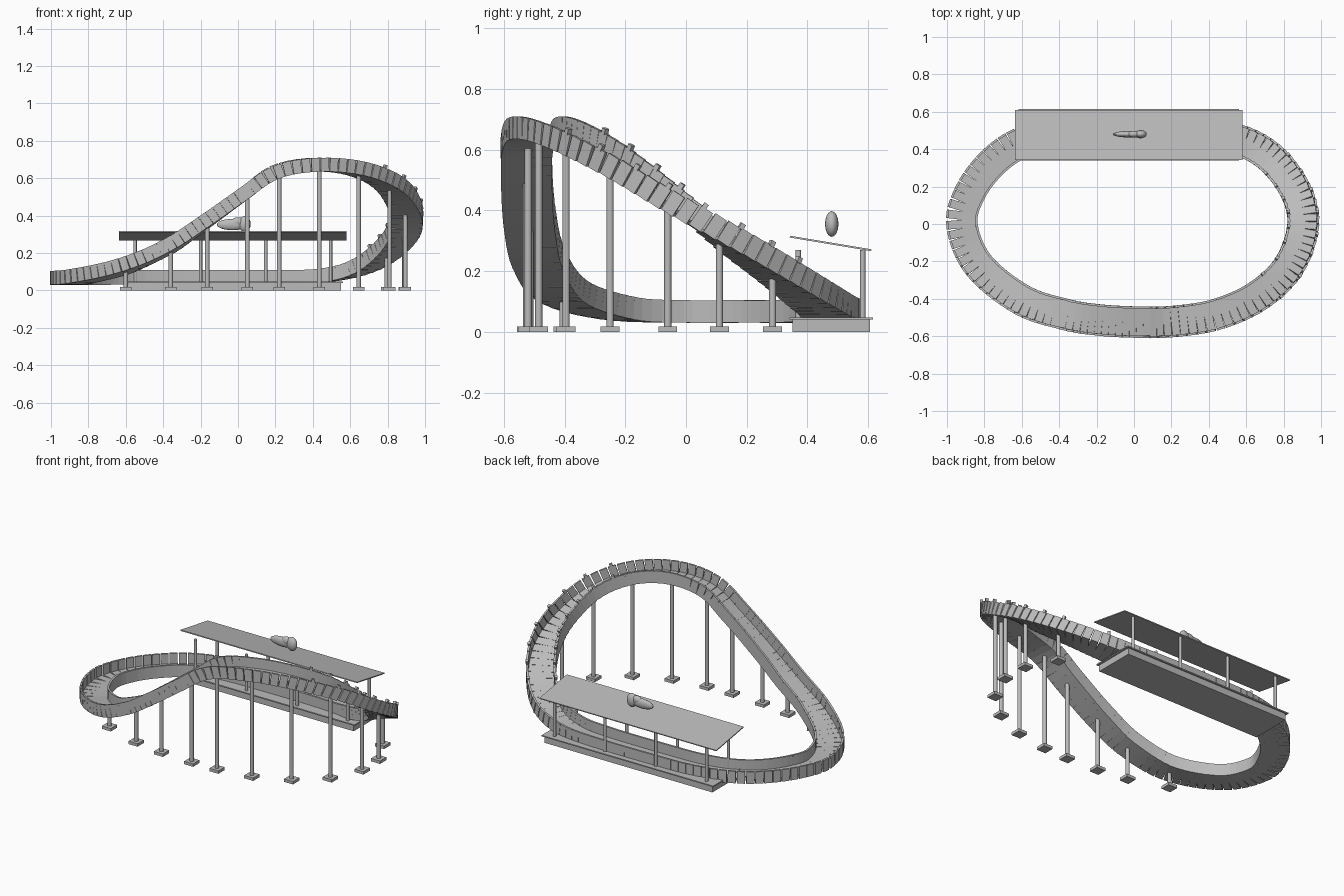
import bpy, bmesh
from math import atan2
from mathutils import Vector, Matrix

cube = bpy.data.objects.get("Cube")
if cube:
    bpy.data.objects.remove(cube, do_unlink=True)

grey = bpy.data.materials.new("plain_grey")
grey.use_nodes = True
grey.diffuse_color = (0.5, 0.5, 0.5, 1)
grey.node_tree.nodes["Principled BSDF"].inputs["Base Color"].default_value = (0.5, 0.5, 0.5, 1)


def finish(name, bm, smooth=False):
    bmesh.ops.recalc_face_normals(bm, faces=bm.faces)
    mesh = bpy.data.meshes.new(name)
    bm.to_mesh(mesh)
    bm.free()
    mesh.materials.append(grey)
    obj = bpy.data.objects.new(name, mesh)
    bpy.context.collection.objects.link(obj)
    if smooth:
        bpy.ops.object.select_all(action='DESELECT')
        bpy.context.view_layer.objects.active = obj
        obj.select_set(True)
        bpy.ops.object.shade_smooth_by_angle()
    return obj


def add_box(bm, centre, size, rot=Matrix()):
    m = Matrix.Translation(centre) @ rot @ Matrix.Diagonal((*size, 1))
    bmesh.ops.create_cube(bm, size=1, matrix=m)


def add_post(bm, x, y, low, high, radius):
    m = Matrix.Translation((x, y, (low + high) / 2))
    bmesh.ops.create_cone(bm, cap_ends=True, segments=16, radius1=radius,
                          radius2=radius, depth=high - low, matrix=m)


# Closed centre line of the track, along the underside of its floor
path = [Vector(p) for p in (
    (-.92, 0, .03), (-.83, -.22, .04), (-.6, -.405, .095), (-.36, -.485, .2),
    (-.165, -.515, .33), (.05, -.525, .485), (.22, -.52, .6), (.435, -.485, .635),
    (.645, -.395, .61), (.81, -.25, .53), (.895, -.06, .4), (.89, .11, .285),
    (.795, .285, .17), (.65, .41, .085), (.45, .475, .042), (.2, .495, .035),
    (-.15, .495, .035), (-.4, .485, .035), (-.6, .435, .033), (-.75, .335, .03),
    (-.87, .18, .03))]


def spline(i, t):
    a, b, c, d = (path[(i + k) % len(path)] for k in (-1, 0, 1, 2))
    return (b * 2 + (c - a) * t + (a * 2 - b * 5 + c * 4 - d) * t ** 2
            + (b * 3 - a - c * 3 + d) * t ** 3) / 2


samples = [spline(i, k / 20) for i in range(len(path)) for k in range(20)]
samples.append(samples[0])
lengths = [0]
for p, q in zip(samples, samples[1:]):
    lengths.append(lengths[-1] + (q - p).length)


def at(dist):
    """Point on the centre line at a distance along it."""
    dist %= lengths[-1]
    for i in range(len(samples) - 1):
        if lengths[i + 1] >= dist:
            f = (dist - lengths[i]) / (lengths[i + 1] - lengths[i])
            return samples[i].lerp(samples[i + 1], f)


def frame(dist):
    """Matrix whose x runs along the track, y points inward and z up."""
    t = (at(dist + .01) - at(dist - .01)).normalized()
    side = Vector((-t.y, t.x, 0)).normalized()
    m = Matrix((t, side, t.cross(side))).transposed().to_4x4()
    return Matrix.Translation(at(dist)) @ m


# Track: rigid trough sections that fan apart on the outside of bends
COUNT, HALF, WALL, HEIGHT = 110, .084, .012, .074
step = lengths[-1] / COUNT
profile = [(-HALF, 0), (HALF, 0), (HALF, HEIGHT), (HALF - WALL, HEIGHT),
           (HALF - WALL, WALL), (WALL - HALF, WALL), (WALL - HALF, HEIGHT), (-HALF, HEIGHT)]
bm = bmesh.new()
for i in range(COUNT):
    m = frame(i * step)
    ends = [[bm.verts.new(m @ Vector((x, y, z))) for y, z in profile]
            for x in (-step / 2, step / 2)]
    for end in ends:
        bm.faces.new(end)
    for k in range(len(profile)):
        n = (k + 1) % len(profile)
        bm.faces.new((ends[0][k], ends[0][n], ends[1][n], ends[1][k]))
finish("track", bm)

# Small lamps on both walls of the right-hand bend
bm = bmesh.new()
for y in (-.34, -.26, -.17, -.08, .02, .12, .21, .29):
    i = min((k for k in range(len(samples)) if samples[k].x > .6),
            key=lambda k: abs(samples[k].y - y))
    m = frame(lengths[i])
    for side in (-1, 1):
        spot = m @ Vector((0, side * (HALF - WALL / 2), HEIGHT + .006))
        add_box(bm, spot, (.017, .017, .02), m.to_3x3().to_4x4())
finish("wall_lamps", bm)

# Supports and their footings under the raised half
posts, feet = bmesh.new(), bmesh.new()
for p in path[2:13]:
    add_post(posts, p.x, p.y, .01, p.z + .004, .012)
    add_box(feet, (p.x, p.y, .009), (.062, .062, .018))
finish("support_columns", posts, True)
finish("support_footings", feet)

# Station platform, deck, canopy posts and sloping canopy
bm = bmesh.new()
add_box(bm, (-.028, .478, .02), (1.155, .255, .04))
finish("platform_base", bm)
bm = bmesh.new()
add_box(bm, (-.028, .478, .0435), (1.18, .275, .007))
finish("platform_deck", bm)
bm = bmesh.new()
for x in (-.55, -.2, .148, .495):
    for y in (.37, .582):
        add_post(bm, x, y, .04, .27, .009)
finish("canopy_posts", bm, True)
bm = bmesh.new()
add_box(bm, (-.028, .476, .291), (1.215, .272, .006), Matrix.Rotation(atan2(-.045, .27), 4, 'X'))
finish("canopy", bm)


# Small rounded sled hovering over the canopy
def ellipsoid(name, centre, radii):
    bm = bmesh.new()
    m = Matrix.Translation(centre) @ Matrix.Diagonal((*radii, 1))
    bmesh.ops.create_uvsphere(bm, u_segments=20, v_segments=12, radius=1, matrix=m)
    finish(name, bm, True)


ellipsoid("sled_body", (-.03, .48, .352), (.083, .017, .03))
ellipsoid("sled_tail", (.035, .48, .355), (.033, .022, .042))
ellipsoid("sled_cowl", (0, .48, .366), (.035, .018, .025))
